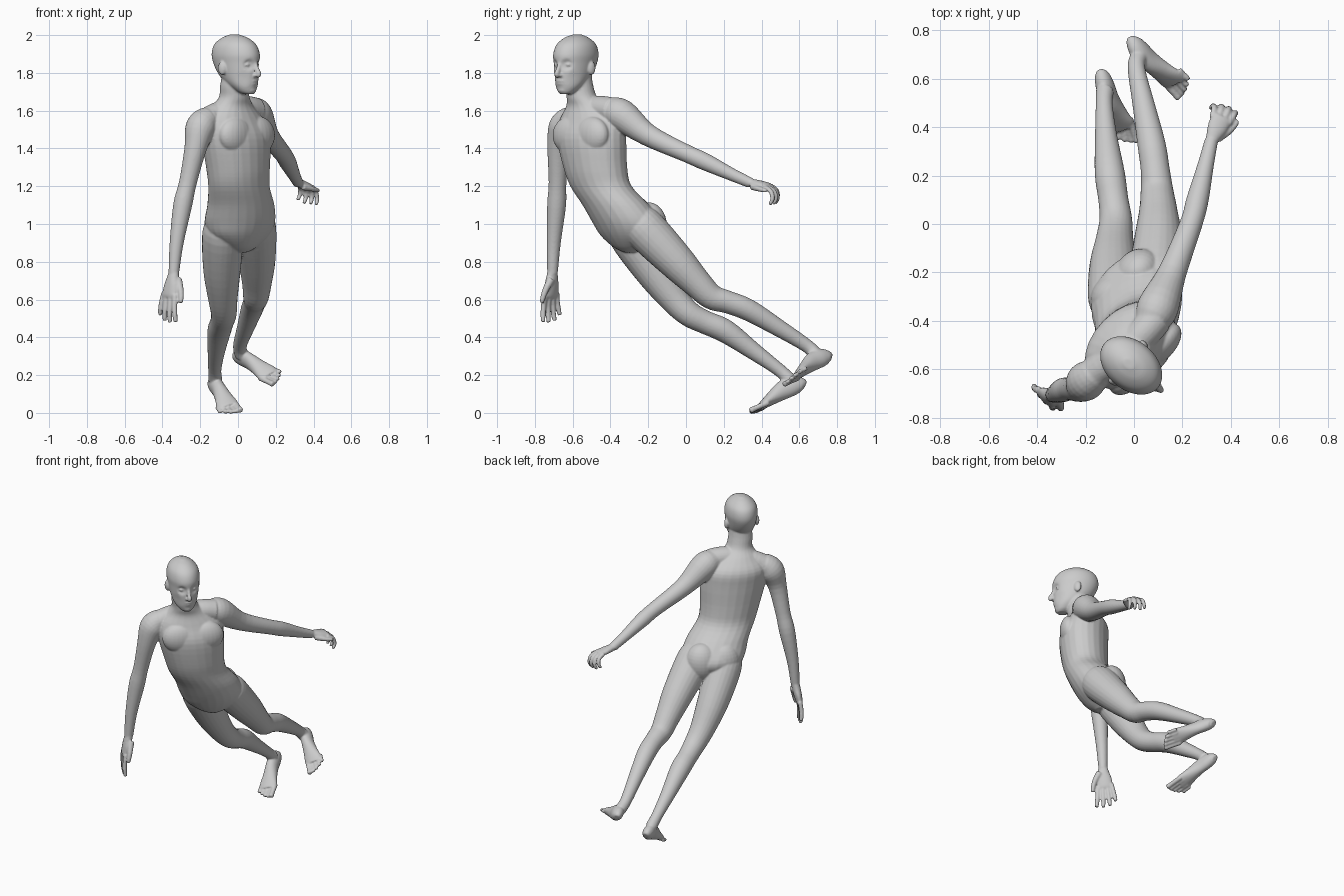
import bpy, bmesh, math
from mathutils import Vector, Matrix

if "Cube" in bpy.data.objects:
    bpy.data.objects.remove(bpy.data.objects["Cube"], do_unlink=True)

skin = bpy.data.materials.new("plain_grey")
skin.use_nodes = True
grey = (0.6, 0.6, 0.6, 1)
skin.diffuse_color = grey
skin.node_tree.nodes["Principled BSDF"].inputs["Base Color"].default_value = grey

UP = Vector((0, 0, 1))
FORWARD = Vector((1, -1, 0)).normalized()   # way the chest faces
LEFT = Vector((1, 1, 0)).normalized()       # towards the figure's left
GAZE = Vector((0.77, -0.64, 0)).normalized()  # way the face looks
GAZE_LEFT = UP.cross(GAZE)
bm = bmesh.new()


def spline(keys, steps):
    """Catmull-Rom through vectors of any size."""
    k = [2 * keys[0] - keys[1]] + keys + [2 * keys[-1] - keys[-2]]
    out = []
    for a, b, c, d in zip(k, k[1:], k[2:], k[3:]):
        for i in range(steps):
            t = i / steps
            out.append(0.5 * (2 * b + (c - a) * t + (2 * a - 5 * b + 4 * c - d) * t ** 2
                              + (3 * b - a - 3 * c + d) * t ** 3))
    return out + [keys[-1]]


def loft(stations, side, axis=None, steps=4, segments=24):
    """Closed skin over oval stations: centre, half width along side, half depth."""
    keys = [Vector((*centre, wide, deep)) for centre, wide, deep in stations]
    path = spline(keys, steps)
    rings, last = [], len(path) - 1
    for i, p in enumerate(path):
        step = path[min(i + 1, last)] - path[max(i - 1, 0)]
        along = axis or Vector(step[:3]).normalized()
        across = (side - along * side.dot(along)).normalized()
        normal = along.cross(across)
        centre, wide, deep = Vector(p[:3]), max(p[3], 0.004), max(p[4], 0.004)
        ring = []
        for j in range(segments):
            ang = math.tau * j / segments
            ring.append(bm.verts.new(centre + across * wide * math.cos(ang)
                                     + normal * deep * math.sin(ang)))
        rings.append(ring)
    for low, high in zip(rings, rings[1:]):
        for j in range(segments):
            n = (j + 1) % segments
            bm.faces.new((low[j], low[n], high[n], high[j]))
    bm.faces.new(rings[0][::-1])
    bm.faces.new(rings[-1])
    return [v for ring in rings for v in ring]


def limb(points):
    """Round tube through (x, y, z, radius) points."""
    loft([(Vector(p[:3]), p[3], p[3]) for p in points], LEFT + UP * 0.1)


def blob(centre, wide, deep, tall, facing):
    """Ellipsoid turned to a facing direction."""
    left = UP.cross(facing)
    turn = Matrix((left, -facing, UP)).transposed().to_4x4()
    size = Matrix.Diagonal((wide, deep, tall, 1))
    bmesh.ops.create_uvsphere(bm, u_segments=24, v_segments=16, radius=1,
                              matrix=Matrix.Translation(centre) @ turn @ size)


# Torso, from crotch to neck
torso = [
    (0.02, -0.3, 0.85, 0.03, 0.03), (0.015, -0.3, 0.88, 0.095, 0.08),
    (0.01, -0.295, 0.94, 0.175, 0.14),
    (0.01, -0.31, 1.01, 0.202, 0.17), (0.015, -0.37, 1.1, 0.195, 0.16),
    (0.005, -0.45, 1.2, 0.182, 0.142), (0, -0.48, 1.3, 0.19, 0.147),
    (-0.01, -0.5, 1.45, 0.21, 0.153), (-0.03, -0.5, 1.55, 0.2, 0.135),
    (-0.03, -0.52, 1.62, 0.13, 0.1), (-0.02, -0.55, 1.67, 0.084, 0.08),
    (-0.02, -0.565, 1.73, 0.077, 0.073), (-0.015, -0.57, 1.79, 0.07, 0.07)]
loft([(t[:3], t[3], t[4]) for t in torso], LEFT, axis=UP)

# Shoulder girdle
limb([(-0.18, -0.63, 1.545, 0.062), (-0.11, -0.575, 1.58, 0.065), (-0.03, -0.52, 1.605, 0.065),
      (0.04, -0.45, 1.61, 0.068), (0.09, -0.39, 1.6, 0.07)])

# Chest and buttocks
chest, hips = Vector((-0.01, -0.5, 1.47)), Vector((0.01, -0.29, 0.99))
for s in (-1, 1):
    blob(chest + FORWARD * 0.08 + LEFT * s * 0.08, 0.115, 0.064, 0.1, FORWARD)
    blob(hips - FORWARD * 0.06 + LEFT * s * 0.07, 0.105, 0.09, 0.125, FORWARD)

# Arms
limb([(-0.11, -0.575, 1.56, 0.06), (-0.165, -0.62, 1.55, 0.07), (-0.2, -0.65, 1.505, 0.08),
      (-0.225, -0.675, 1.4, 0.059),
      (-0.265, -0.68, 1.22, 0.047), (-0.293, -0.685, 1.1, 0.05),
      (-0.325, -0.7, 0.9, 0.037), (-0.34, -0.707, 0.74, 0.028)])
limb([(0.07, -0.41, 1.6, 0.07), (0.1, -0.34, 1.575, 0.085), (0.158, -0.2, 1.47, 0.059),
      (0.235, 0, 1.375, 0.047), (0.262, 0.1, 1.33, 0.046),
      (0.295, 0.24, 1.263, 0.034), (0.318, 0.34, 1.218, 0.028)])


def hand(wrist, along, thumb_side, size, curl):
    """Palm, four bending fingers and a thumb."""
    wrist, along = Vector(wrist), Vector(along).normalized()
    side = Vector(thumb_side)
    side = (side - along * side.dot(along)).normalized()
    palm = along.cross(side)
    if palm.dot(LEFT + UP * -3) < 0:
        palm = -palm
    loft([(wrist + along * size * u, w * size, d * size) for u, w, d in
          ((-0.04, 0.1, 0.09), (0.1, 0.13, 0.095), (0.25, 0.17, 0.09),
           (0.42, 0.18, 0.075), (0.48, 0.165, 0.055))], side)
    for i in range(4):
        spread = 1.5 - i
        p = wrist + along * size * (0.43 - 0.02 * abs(spread - 0.5)) + side * size * 0.1 * spread
        points = [p]
        for k, length in enumerate((0.2, 0.17, 0.14)):
            ang = curl * (k + 0.5)
            way = along * math.cos(ang) + palm * math.sin(ang) + side * 0.1 * spread
            p = p + way * size * length * (0.85 if i == 3 else 1)
            points.append(p)
        loft([(q, r * size, r * size) for q, r in zip(points, (0.055, 0.052, 0.05, 0.04))],
             side, segments=12)
    loft([(wrist + (along * u + side * v + palm * 0.06) * size, r * size, r * size)
          for u, v, r in ((0.1, 0.08, 0.08), (0.28, 0.2, 0.062), (0.43, 0.26, 0.052),
                          (0.54, 0.28, 0.04))], palm, segments=12)


hand((-0.34, -0.707, 0.74), (-0.2, -0.08, -1), FORWARD, 0.28, 0.12)
hand((0.318, 0.34, 1.218), (0.38, 0.85, -0.16), (0.9, -0.4, -0.1), 0.24, 0.75)

# Legs
limb([(-0.075, -0.34, 1.02, 0.09), (-0.08, -0.3, 0.94, 0.11), (-0.085, -0.175, 0.755, 0.099),
      (-0.08, -0.065, 0.605, 0.078), (-0.075, 0.015, 0.525, 0.068), (-0.085, 0.1, 0.48, 0.062),
      (-0.1, 0.21, 0.432, 0.062), (-0.115, 0.36, 0.325, 0.046),
      (-0.123, 0.49, 0.23, 0.035), (-0.12, 0.55, 0.175, 0.037)])
limb([(0.085, -0.27, 1.03, 0.095), (0.09, -0.215, 0.97, 0.113), (0.1, -0.055, 0.805, 0.098),
      (0.1, 0.055, 0.69, 0.079), (0.095, 0.135, 0.615, 0.068), (0.088, 0.22, 0.587, 0.06),
      (0.072, 0.33, 0.545, 0.058), (0.04, 0.49, 0.45, 0.046),
      (0.01, 0.64, 0.355, 0.036), (0.02, 0.69, 0.305, 0.037)])


def foot(heel, tip, shin, inner):
    """Foot on the sole line from heel to toe tip; inner is the big toe's side."""
    heel, tip, shin = Vector(heel), Vector(tip), Vector(shin)
    size, along = (tip - heel).length, (tip - heel).normalized()
    up = (along * shin.dot(along) - shin).normalized()
    side = along.cross(up) * inner

    def at(u, v, h):
        return heel + (along * u + side * v + up * h) * size

    loft([(at(u, v, h), w * size, h * size) for u, v, w, h in
          ((0, 0, 0.05, 0.07), (0.04, 0, 0.09, 0.11), (0.16, 0, 0.11, 0.15),
           (0.34, 0, 0.11, 0.145), (0.54, 0, 0.135, 0.105), (0.7, 0, 0.165, 0.07),
           (0.79, 0.01, 0.15, 0.05))], side)
    for i in range(5):
        v, r = 0.125 - 0.07 * i, 0.046 if i == 0 else 0.034
        end = 1 - 0.009 * i * i
        loft([(at(u, v, r), r * k * size, r * k * size) for u, k in
              ((0.68, 1), (end - 0.09, 0.9), (end - 0.03, 1.05), (end, 0.75))], side, segments=12)


foot((-0.13, 0.64, 0.12), (-0.025, 0.335, -0.012), (-0.04, 0.5, -0.33), -1)
foot((0, 0.782, 0.27), (0.222, 0.545, 0.162), (-0.1, 0.55, -0.3), 1)

# Head
skull = Vector((-0.012, -0.583, 0))


def face(ahead, left, z):
    return skull + GAZE * ahead + GAZE_LEFT * left + UP * z


head = loft([(face(f, 0, z), w, d) for z, f, w, d in
             ((1.687, 0.088, 0.025, 0.028), (1.703, 0.073, 0.048, 0.052),
              (1.74, 0.048, 0.073, 0.086),
              (1.79, 0.022, 0.087, 0.117), (1.85, 0.005, 0.096, 0.137), (1.9, 0, 0.101, 0.143),
              (1.95, -0.004, 0.089, 0.124), (1.985, -0.006, 0.056, 0.078),
              (2.004, -0.01, 0.018, 0.024))], GAZE_LEFT, axis=UP, steps=7, segments=56)
for s in (-1, 1):
    # Eye sockets and hollow cheeks pressed into the face
    for spot, reach, depth in ((face(0.125, s * 0.038, 1.843), 0.034, 0.015),
                               (face(0.09, s * 0.06, 1.765), 0.045, 0.005)):
        for v in head:
            near = 1 - (v.co - spot).length / reach
            if near > 0:
                v.co -= GAZE * depth * min(1, near * 1.6)
    # Eyeball, nostril and ear
    blob(face(0.108, s * 0.038, 1.843), 0.018, 0.017, 0.011, GAZE)
    blob(face(0.138, s * 0.012, 1.787), 0.011, 0.015, 0.01, GAZE)
    blob(face(-0.012, s * 0.098, 1.825), 0.014, 0.024, 0.036, (GAZE - GAZE_LEFT * s * 0.3).normalized())
# Nose, lips and chin
loft([(face(f, 0, z), r, r) for f, z, r in
      ((0.13, 1.86, 0.011), (0.146, 1.82, 0.012), (0.159, 1.794, 0.014), (0.148, 1.782, 0.012))],
     GAZE_LEFT, segments=12)
for z, ahead in ((1.757, 0.128), (1.743, 0.125)):
    blob(face(ahead, 0, z), 0.028, 0.013, 0.008, GAZE)
blob(face(0.112, 0, 1.71), 0.028, 0.018, 0.018, GAZE)

# Fuse every form into one smooth body
mesh = bpy.data.meshes.new("body")
bmesh.ops.recalc_face_normals(bm, faces=bm.faces)
bm.to_mesh(mesh)
bm.free()
mesh.materials.append(skin)
body = bpy.data.objects.new("body", mesh)
bpy.context.collection.objects.link(body)
fuse = body.modifiers.new("fuse", "REMESH")
fuse.mode = "VOXEL"
fuse.voxel_size = 0.0055
fuse.use_smooth_shade = True
soften = body.modifiers.new("soften", "SMOOTH")
soften.factor = 0.5
soften.iterations = 5
